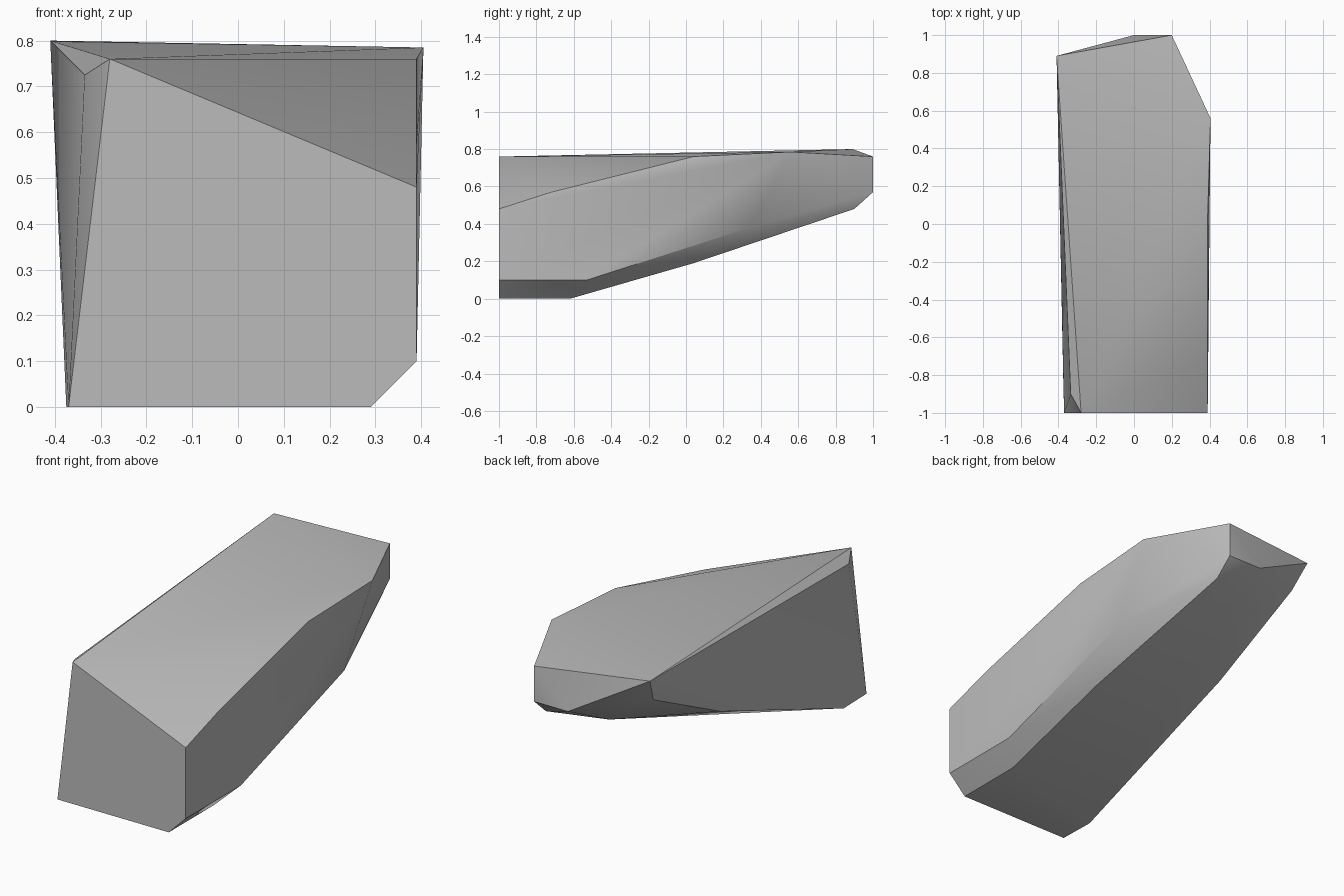
import bpy
import bmesh
import math

# Remove the default object
default_cube = bpy.data.objects.get("Cube")
if default_cube:
    bpy.data.objects.remove(default_cube, do_unlink=True)


def make_material(name, colour):
    """Plain flat colour for viewport and render."""
    material = bpy.data.materials.new(name)
    material.use_nodes = True
    material.diffuse_color = colour
    shader = material.node_tree.nodes["Principled BSDF"]
    shader.inputs["Base Color"].default_value = colour
    return material


def make_hull(name, corners, material, smooth_angle):
    """Wrap a convex stone around its corner points."""
    bm = bmesh.new()
    for corner in corners:
        bm.verts.new(corner)
    bmesh.ops.convex_hull(bm, input=bm.verts[:])
    loose = [vert for vert in bm.verts if not vert.link_faces]
    bmesh.ops.delete(bm, geom=loose, context="VERTS")
    # Merge coplanar triangles into clean cut facets
    bmesh.ops.dissolve_limit(bm, angle_limit=math.radians(1),
                             verts=bm.verts[:], edges=bm.edges[:])
    bmesh.ops.recalc_face_normals(bm, faces=bm.faces[:])
    mesh = bpy.data.meshes.new(name)
    bm.to_mesh(mesh)
    bm.free()
    mesh.materials.append(material)
    stone = bpy.data.objects.new(name, mesh)
    bpy.context.collection.objects.link(stone)
    bpy.ops.object.select_all(action="DESELECT")
    stone.select_set(True)
    bpy.context.view_layer.objects.active = stone
    bpy.ops.object.shade_smooth_by_angle(angle=math.radians(smooth_angle))
    return stone


# Flat cut at the front
front_cut = [(-.37, -1, 0), (.29, -1, 0), (.39, -1, .1),
             (.39, -1, .48), (-.28, -1, .76)]

# Rim of the top, along the right side and round the back
top_rim = [(.39, -.72, .57), (.39, .04, .76), (.405, .56, .785),
           (.2, 1, .76), (-.41, .89, .8)]

# Lower rim of the right side
right_rim = [(.39, -.53, .1), (.39, .34, .38)]

# Blunt tip at the back
back_tip = [(.2, 1, .57), (0, 1, .57), (.2, .9, .48)]

# Sloping underside
underside = [(.29, -.62, 0), (.29, .04, .19), (-.07, .75, .45)]

# Left side, with a small chip near the front
left_rim = [(-.335, -.9, .725), (-.375, -.8, 0),
            (-.373, .24, .38), (-.373, .81, .66)]

grey_stone = make_material("grey stone", (.5, .5, .5, 1))
make_hull("rock", front_cut + top_rim + right_rim + back_tip
          + underside + left_rim, grey_stone, 30)
